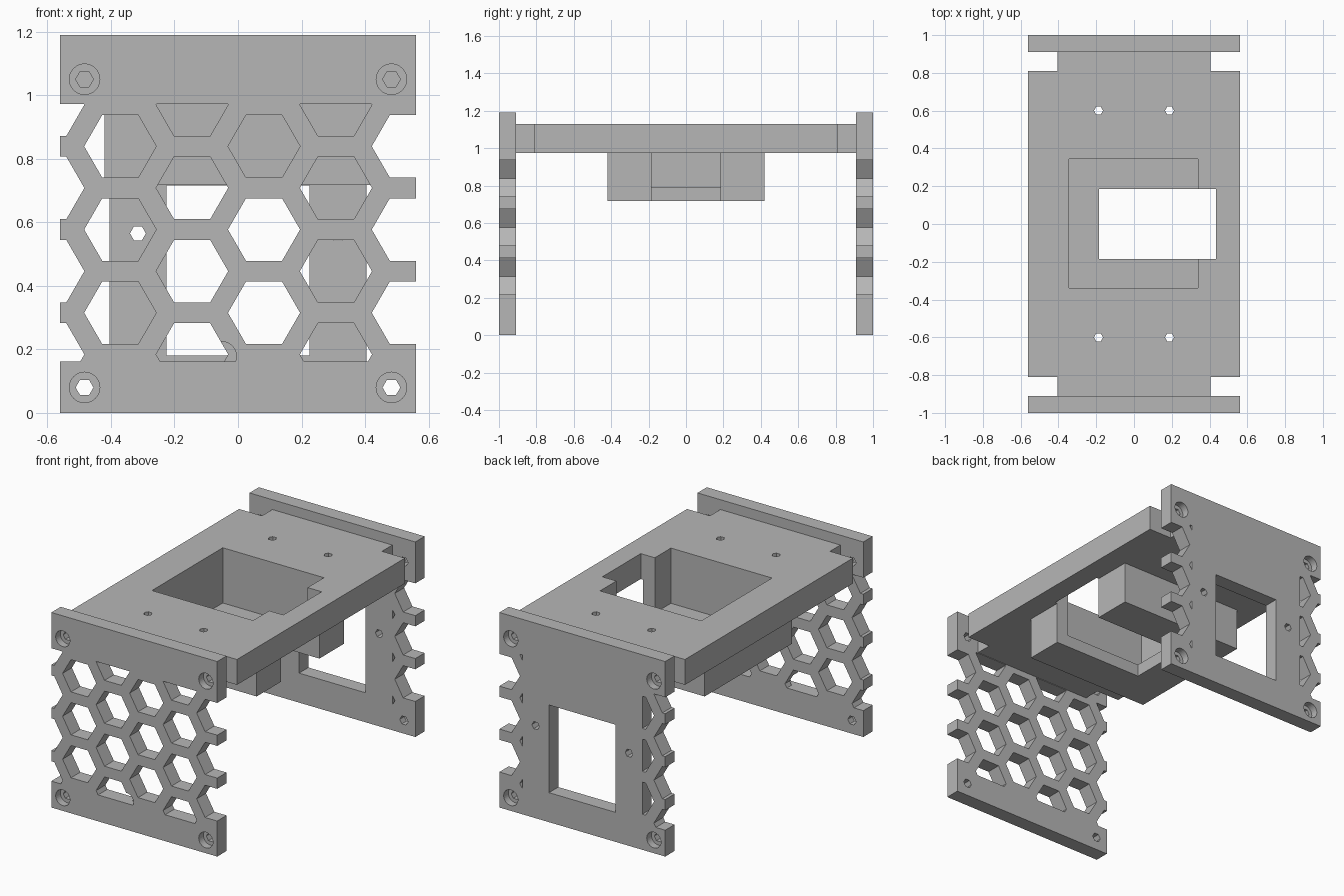
import bpy
import bmesh
from math import cos, sin, pi

if "Cube" in bpy.data.objects:
    bpy.data.objects.remove(bpy.data.objects["Cube"], do_unlink=True)

grey = bpy.data.materials.new("plain grey")
grey.use_nodes = True
grey.diffuse_color = (0.47, 0.47, 0.47, 1)
grey.node_tree.nodes["Principled BSDF"].inputs["Base Color"].default_value = (0.47, 0.47, 0.47, 1)


def ring(cx, cy, radius, sides):
    return [(cx + radius * cos(2 * pi * i / sides), cy + radius * sin(2 * pi * i / sides))
            for i in range(sides)]


def rect(a0, a1, b0, b1):
    return [(a0, b0), (a1, b0), (a1, b1), (a0, b1)]


def clip(points, axis, limit, sign):
    """Keep the part of a convex outline where sign * coordinate >= sign * limit."""
    out = []
    for i, p in enumerate(points):
        q = points[(i + 1) % len(points)]
        dp, dq = sign * (p[axis] - limit), sign * (q[axis] - limit)
        if dp >= 0:
            out.append(p)
        if dp * dq < 0:
            t = dp / (dp - dq)
            out.append(tuple(a + (b - a) * t for a, b in zip(p, q)))
    return out


def prisms(name, outlines, lo, hi, upright=True):
    """Extrude outlines: (x, z) along y when upright, otherwise (x, y) along z."""
    bm = bmesh.new()
    for outline in outlines:
        if len(outline) < 3:
            continue
        ends = []
        for d in (lo, hi):
            ends.append([bm.verts.new((a, d, b) if upright else (a, b, d)) for a, b in outline])
        bm.faces.new(ends[0])
        bm.faces.new(ends[1][::-1])
        n = len(outline)
        for i in range(n):
            j = (i + 1) % n
            bm.faces.new((ends[0][j], ends[0][i], ends[1][i], ends[1][j]))
    bmesh.ops.recalc_face_normals(bm, faces=bm.faces)
    mesh = bpy.data.meshes.new(name)
    bm.to_mesh(mesh)
    bm.free()
    mesh.materials.append(grey)
    obj = bpy.data.objects.new(name, mesh)
    bpy.context.collection.objects.link(obj)
    return obj


def combine(target, tool, operation="DIFFERENCE"):
    mod = target.modifiers.new("combine", "BOOLEAN")
    mod.operation, mod.solver, mod.object = operation, "EXACT", tool
    bpy.context.view_layer.objects.active = target
    bpy.ops.object.modifier_apply(modifier=mod.name)
    bpy.data.objects.remove(tool, do_unlink=True)


# Shared sizes
HALF_W, HEIGHT, INNER, OUTER = 0.56, 1.19, 0.91, 1.0
VENT_LOW, VENT_HIGH = 0.161, 0.972
corners = [(x, z) for x in (-0.483, 0.483) for z in (0.08, 1.05)]

# Honeycomb cells, trimmed to the vent band
cells = []
for col in range(6):
    first = 0.184 if col % 2 == 0 else 0.315
    for row in range(4 if col % 2 == 0 else 3):
        cell = ring(-0.597 + 0.2263 * col, first + 0.262 * row, 0.1135, 6)
        cells.append(clip(clip(cell, 1, VENT_LOW, 1), 1, VENT_HIGH, -1))


def end_panel(name, side, openings, recesses):
    """Upright panel with through openings and counterbored corner holes."""
    lo, hi = sorted((side * INNER, side * OUTER))
    panel = prisms(name, [rect(-HALF_W, HALF_W, 0, HEIGHT)], lo, hi)
    holes = [ring(x, z, 0.028, 6) for x, z in corners]
    combine(panel, prisms("opening_cutter", openings + holes, lo - 0.1, hi + 0.1))
    bores = [ring(x, z, 0.048, 32) for x, z in corners] + recesses
    lo, hi = sorted((side * 0.955, side * 1.1))
    combine(panel, prisms("bore_cutter", bores, lo, hi))
    return panel


# Front panel, with a small round recess at the lower vent
lower_recess = clip(ring(-0.052, 0.178, 0.047, 32), 1, VENT_LOW, 1)
end_panel("front_panel", -1, cells, [lower_recess])

# Back panel: solid middle with a window, honeycomb only along the edges
SOLID = 0.405
edge_cells = [clip(c, 0, -SOLID, -1) for c in cells] + [clip(c, 0, SOLID, 1) for c in cells]
window = rect(-0.225, 0.225, 0.18, 0.715)
screw_holes = [ring(x, 0.565, 0.025, 6) for x in (-0.315, 0.315)]
end_panel("back_panel", 1, edge_cells + [window] + screw_holes, [])

# Top plate with narrow tabs reaching the panels
half = [(HALF_W, -0.81), (HALF_W, 0.81), (0.405, 0.81), (0.405, INNER)]
quarter = [(0.405, -INNER), (0.405, -0.81)] + half
outline = quarter + [(-x, y) for x, y in reversed(quarter)]
plate = prisms("top_plate_and_tray", [outline], 0.975, 1.13, False)

# Hanging tray: outer block, inner pocket, then the slot through floor and side
combine(plate, prisms("tray_block", [rect(-0.42, 0.42, -0.42, 0.42)], 0.718, 1.05, False), "UNION")
combine(plate, prisms("pocket_cutter", [rect(-0.343, 0.34, -0.34, 0.343)], 0.793, 1.3, False))
combine(plate, prisms("slot_cutter", [rect(-0.185, 0.435, -0.185, 0.185)], 0.6, 1.3, False))

# Four mounting holes
mounts = [ring(x, y, 0.024, 6) for x in (-0.188, 0.188) for y in (-0.6, 0.6)]
combine(plate, prisms("mount_cutter", mounts, 0.9, 1.2, False))
